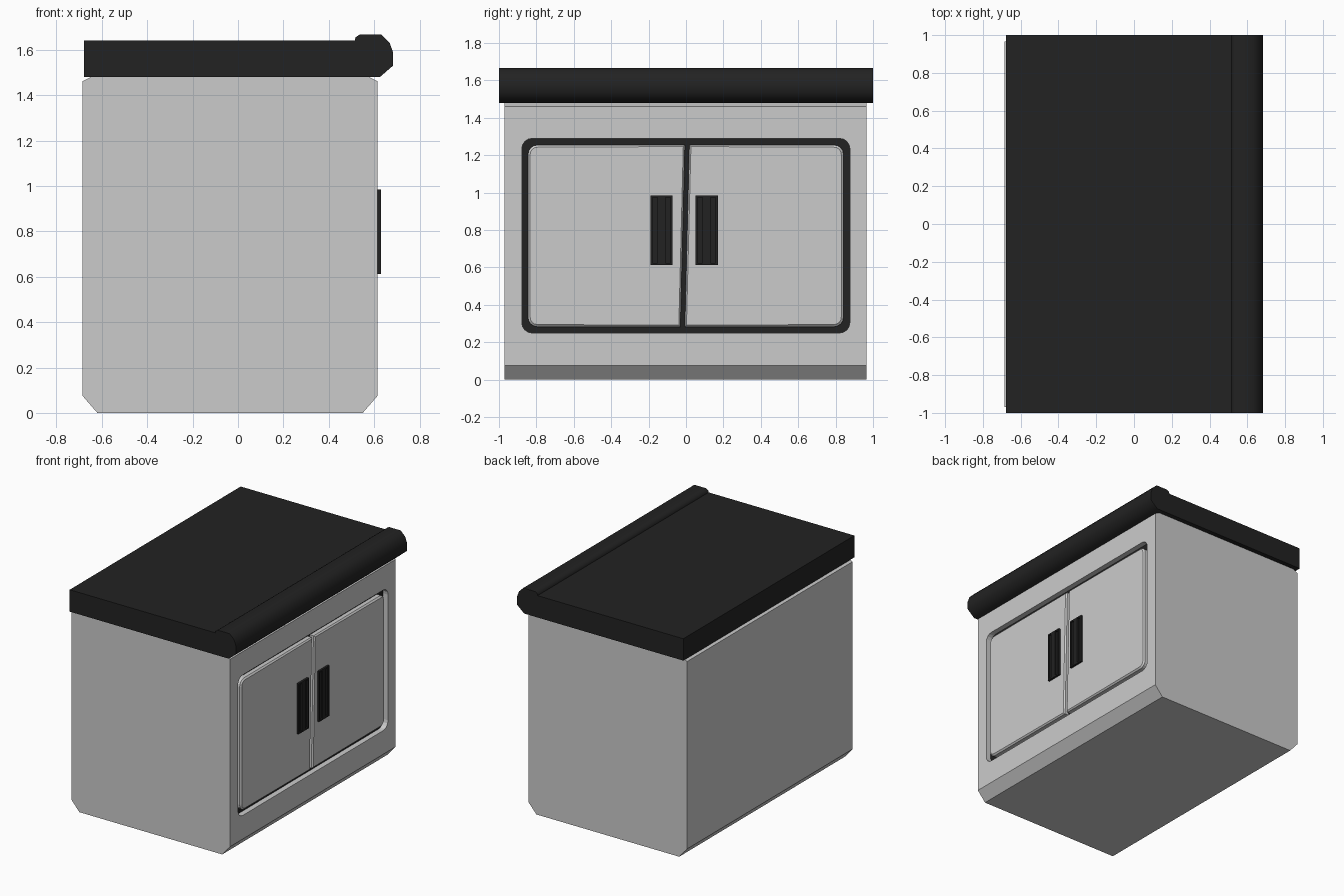
import bpy, bmesh, math
from mathutils import Vector

if "Cube" in bpy.data.objects:
    bpy.data.objects.remove(bpy.data.objects["Cube"])


def material(name, v):
    m = bpy.data.materials.new(name)
    m.diffuse_color = (v, v, v, 1)
    m.use_nodes = True
    m.node_tree.nodes["Principled BSDF"].inputs["Base Color"].default_value = m.diffuse_color
    return m


grey = material("light_grey", 0.6)
black = material("soft_black", 0.016)


def fillet(corners, radii, steps=4):
    """Round the corners of a convex polygon (radius 0 keeps it sharp)."""
    out = []
    n = len(corners)
    for i, r in enumerate(radii):
        p = Vector(corners[i])
        if r == 0:
            out.append(p)
            continue
        a = p + (Vector(corners[i - 1]) - p).normalized() * r
        b = p + (Vector(corners[(i + 1) % n]) - p).normalized() * r
        c = a + b - p
        for k in range(steps + 1):
            t = math.pi / 2 * k / steps
            out.append(c + (a - c) * math.cos(t) + (b - c) * math.sin(t))
    return out


def prism(name, pts, axis, lo, hi, mat, chamfer=0):
    """Extrude a 2D outline along x (outline in y,z) or y (outline in x,z)."""
    bm = bmesh.new()
    place = (lambda p, d: (d, p[0], p[1])) if axis == "x" else (lambda p, d: (p[0], d, p[1]))
    face = bm.faces.new([bm.verts.new(place(p, lo)) for p in pts])
    ext = bmesh.ops.extrude_face_region(bm, geom=[face])["geom"]
    move = Vector(place((0, 0), hi - lo))
    bmesh.ops.translate(bm, vec=move, verts=[g for g in ext if isinstance(g, bmesh.types.BMVert)])
    bmesh.ops.recalc_face_normals(bm, faces=bm.faces)
    if chamfer:
        front = [f for f in bm.faces if f.normal.x > 0.9 and f.calc_center_median().x > hi - 1e-4]
        bmesh.ops.inset_region(bm, faces=front, thickness=chamfer, depth=chamfer * 0.8)
    return finish(name, bm, mat)


def finish(name, bm, mat):
    me = bpy.data.meshes.new(name)
    bm.to_mesh(me)
    bm.free()
    me.materials.append(mat)
    ob = bpy.data.objects.new(name, me)
    bpy.context.collection.objects.link(ob)
    return ob


def add_box(bm, lo, hi):
    vs = bmesh.ops.create_cube(bm, size=1)["verts"]
    for v in vs:
        v.co = [(a + b) / 2 + c * (b - a) for a, b, c in zip(lo, hi, v.co)]


FRONT, FLOOR = 0.615, 0.572

# Cabinet body with chamfered long edges
body = prism("cabinet_body", [(-0.62, 0), (0.55, 0), (FRONT, 0.075), (FRONT, 1.462),
             (0.575, 1.482), (-0.645, 1.482), (-0.685, 1.462), (-0.685, 0.075)],
             "y", -0.97, 0.965, grey)

# Rounded recess for the doors
opening = fillet([(-0.878, 0.25), (0.876, 0.25), (0.876, 1.29), (-0.878, 1.29)], [0.055] * 4)
cutter = prism("recess_cutter", opening, "x", FLOOR, 0.75, grey)
mod = body.modifiers.new("recess", "BOOLEAN")
mod.operation = "DIFFERENCE"
mod.solver = "EXACT"
mod.object = cutter
deps = bpy.context.evaluated_depsgraph_get()
cut_mesh = bpy.data.meshes.new_from_object(body.evaluated_get(deps))
body.modifiers.clear()
body.data = cut_mesh
bpy.data.objects.remove(cutter)

# Dark backing at the bottom of the recess
prism("recess_backing", opening, "x", FLOOR - 0.004, FLOOR + 0.003, black)

# Doors with a slightly slanted meeting gap
prism("left_door", fillet([(-0.845, 0.283), (-0.03, 0.283), (-0.006, 1.255), (-0.845, 1.255)],
      [0.05, 0, 0, 0.05]), "x", FLOOR, FRONT - 0.01, grey, 0.012)
prism("right_door", fillet([(-0.006, 0.283), (0.842, 0.283), (0.842, 1.255), (0.018, 1.255)],
      [0, 0.05, 0.05, 0]), "x", FLOOR, FRONT - 0.01, grey, 0.012)


# Handles: plate with raised rim and centre ridge
def handle(name, y0, y1, z0=0.612, z1=0.985):
    bm = bmesh.new()
    x0, x1, w = 0.605, 0.63, 0.011
    mid = (y0 + y1) / 2
    add_box(bm, (x0, y0, z0), (0.62, y1, z1))
    add_box(bm, (x0, y0, z0), (x1, y0 + w, z1))
    add_box(bm, (x0, y1 - w, z0), (x1, y1, z1))
    add_box(bm, (x0, y0 + w, z0), (x1, y1 - w, z0 + w))
    add_box(bm, (x0, y0 + w, z1 - w), (x1, y1 - w, z1))
    add_box(bm, (x0, mid - 0.021, z0 + w), (x1, mid + 0.021, z1 - w))
    finish(name, bm, black)


handle("left_handle", -0.19, -0.072)
handle("right_handle", 0.05, 0.17)

# Countertop with a raised rounded nose along the door side
top = prism("countertop", [(-0.678, 1.48), (0.625, 1.48), (0.683, 1.53), (0.683, 1.59),
            (0.668, 1.632), (0.632, 1.667), (0.535, 1.667), (0.518, 1.655),
            (0.515, 1.642), (-0.678, 1.642)], "y", -1, 1, black)
bpy.context.view_layer.objects.active = top
top.select_set(True)
bpy.ops.object.shade_smooth_by_angle(angle=math.radians(50))
